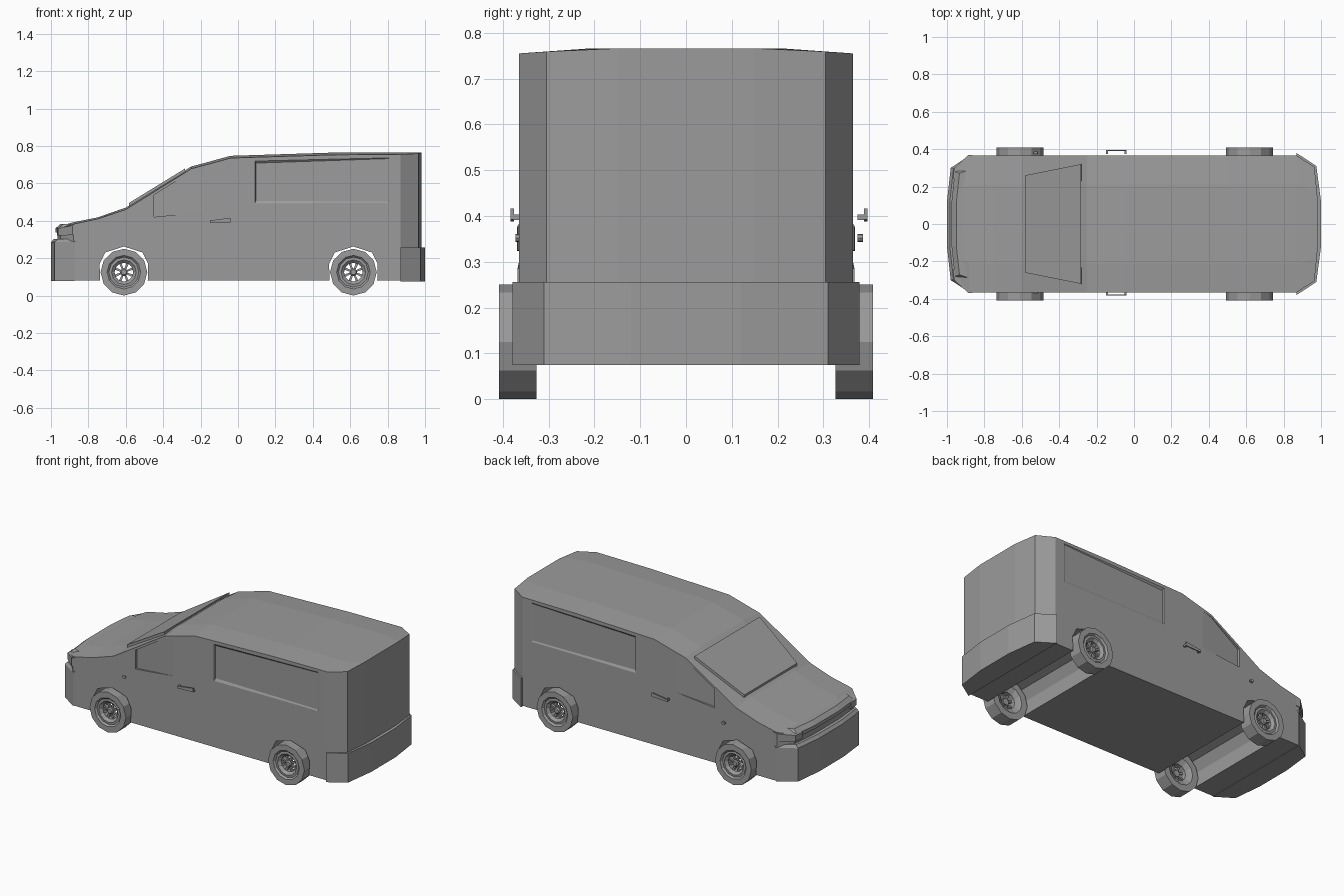
import bpy, bmesh
from math import cos, sin, pi

cube = bpy.data.objects.get("Cube")
if cube:
    bpy.data.objects.remove(cube, do_unlink=True)

grey = bpy.data.materials.new("body_grey")
grey.use_nodes = True
COLOUR = (0.33, 0.33, 0.33, 1)
grey.diffuse_color = COLOUR
grey.node_tree.nodes["Principled BSDF"].inputs["Base Color"].default_value = COLOUR


def finish(bm, name):
    bmesh.ops.recalc_face_normals(bm, faces=bm.faces)
    mesh = bpy.data.meshes.new(name)
    bm.to_mesh(mesh)
    bm.free()
    mesh.materials.append(grey)
    ob = bpy.data.objects.new(name, mesh)
    bpy.context.scene.collection.objects.link(ob)
    return ob


def loft(bm, rings, closed=False):
    """Skin matching rings of points; cap the ends or close the loop."""
    loops = [[bm.verts.new(p) for p in ring] for ring in rings]
    pairs = list(zip(loops, loops[1:]))
    if closed:
        pairs.append((loops[-1], loops[0]))
    else:
        bm.faces.new(loops[0])
        bm.faces.new(loops[-1])
    n = len(loops[0])
    for a, b in pairs:
        for i in range(n):
            j = (i + 1) % n
            bm.faces.new((a[i], a[j], b[j], b[i]))


def slab(bm, plan, z0, z1):
    loft(bm, [[(x, y, z) for x, y in plan] for z in (z0, z1)])


def box(bm, x0, x1, y0, y1, z0, z1):
    slab(bm, [(x0, y0), (x1, y0), (x1, y1), (x0, y1)], z0, z1)


def mirrored(half):
    return half + [(x, -y) for x, y in reversed(half)]


# Body: cross-sections along the length (x, half width, edge height, centre height)
STATIONS = [
    (-0.965, 0.12, 0.345, 0.352), (-0.95, 0.29, 0.358, 0.372),
    (-0.88, 0.365, 0.382, 0.392), (-0.75, 0.365, 0.41, 0.418),
    (-0.6, 0.365, 0.46, 0.47), (-0.25, 0.365, 0.678, 0.69),
    (-0.16, 0.365, 0.702, 0.714), (-0.04, 0.365, 0.735, 0.747),
    (0.5, 0.365, 0.752, 0.764), (0.87, 0.365, 0.755, 0.766),
    (0.965, 0.305, 0.759, 0.766), (0.98, 0.15, 0.766, 0.766)]
rings = []
for x, w, edge, mid in STATIONS:
    c = min(w * 0.6, 0.21)
    rings.append([(x, -w, 0.08), (x, -w, edge), (x, -c, mid),
                  (x, c, mid), (x, w, edge), (x, w, 0.08)])
bm = bmesh.new()
loft(bm, rings)
body = finish(bm, "body")

# Cutters: wheel tunnels, side windows and cargo side panels
WHEELS = (-0.61, 0.617)
ARCH = [(-0.125, 0.0), (-0.13, 0.17), (-0.1, 0.23), (0, 0.262),
        (0.1, 0.23), (0.13, 0.17), (0.125, 0.0)]
WINDOW = [(-0.45, 0.42), (-0.15, 0.45), (-0.15, 0.69),
          (-0.25, 0.662), (-0.45, 0.537)]
PANEL = [(0.09, 0.49), (0.81, 0.49), (0.81, 0.738), (0.09, 0.72)]
PANEL_IN = [(0.095, 0.505), (0.805, 0.503), (0.805, 0.732), (0.095, 0.708)]
bm = bmesh.new()
for wx in WHEELS:
    loft(bm, [[(wx + x, y, z) for x, z in ARCH] for y in (-0.5, 0.5)])
for s in (-1, 1):
    loft(bm, [[(x, s * 0.45, z) for x, z in WINDOW],
              [(x, s * (0.366 + (x + 0.17) * 0.055), z) for x, z in WINDOW]])
    loft(bm, [[(x, s * 0.45, z) for x, z in PANEL],
              [(x, s * 0.366, z) for x, z in PANEL],
              [(x, s * (0.354 + x * 0.011), z) for x, z in PANEL_IN]])
cutter = finish(bm, "cutter")
cutter.hide_render = True
mod = body.modifiers.new("openings", "BOOLEAN")
mod.operation = "DIFFERENCE"
mod.solver = "EXACT"
mod.object = cutter
bpy.context.view_layer.objects.active = body
bpy.ops.object.modifier_apply(modifier=mod.name)
bpy.data.objects.remove(cutter, do_unlink=True)

# Bumpers: wraparound slabs
bm = bmesh.new()
front = mirrored([(-0.875, 0.368), (-0.98, 0.3), (-1.0, 0.12)])
lip = [(x + 0.015, y * 0.99) for x, y in front]
loft(bm, [[(x, y, z) for x, y in plan]
          for plan, z in ((front, 0.078), (front, 0.285), (lip, 0.302))])
finish(bm, "front_bumper")
bm = bmesh.new()
slab(bm, mirrored([(0.87, 0.379), (0.975, 0.31), (1.0, 0.12)]), 0.075, 0.256)
finish(bm, "rear_bumper")

# Bonnet lip above the recessed grille band
bm = bmesh.new()
lip = mirrored([(-0.9, 0.3), (-0.958, 0.28), (-0.975, 0.12)])
loft(bm, [[(x, y, 0.338) for x, y in lip],
          [(x, y, 0.36) for x, y in lip],
          [(x + 0.025, y * 0.97, 0.382) for x, y in lip]])
finish(bm, "bonnet_lip")

# Headlamps: wedge blocks on the front corners
for side, s in (("right", -1), ("left", 1)):
    bm = bmesh.new()
    plan = [(-0.855, 0.367), (-0.885, 0.369), (-0.962, 0.3),
            (-0.968, 0.24), (-0.9, 0.24)]
    loft(bm, [[(x, s * y, 0.32 + (x + 0.96) * 0.05) for x, y in plan],
              [(x, s * y, 0.36 + (x + 0.96) * 0.2) for x, y in plan]])
    finish(bm, side + "_headlamp")

# Windscreen: raised plate, thicker at the top
bm = bmesh.new()
pane = [(-0.58, -0.26, 0.482), (-0.58, 0.26, 0.482),
        (-0.28, 0.32, 0.666), (-0.28, -0.32, 0.666)]
loft(bm, [[(x, y, z - 0.02) for x, y, z in pane],
          [(x - 0.003, y, z + 0.013) for x, y, z in pane]])
finish(bm, "windscreen")

# Door handles and small side lamps; the left ones sit further out
for side, s, y0, y1 in (("right", -1, 0.36, 0.383), ("left", 1, 0.375, 0.396)):
    bm = bmesh.new()
    grip = [(-0.15, 0.388), (-0.04, 0.392), (-0.04, 0.416), (-0.15, 0.401)]
    loft(bm, [[(x, s * y, z) for x, z in grip] for y in (y1 - 0.007, y1)])
    for x in (-0.15, -0.052):
        box(bm, x, x + 0.012, s * y0, s * (y1 - 0.006), 0.391, 0.403)
    finish(bm, side + "_door_handle")
    bm = bmesh.new()
    lamp = [(-0.525 + 0.012 * cos(a * pi / 4), 0.352 + 0.009 * sin(a * pi / 4))
            for a in range(8)]
    loft(bm, [[(x, s * y, z) for x, z in lamp] for y in (y0, y0 + 0.012)])
    finish(bm, side + "_side_lamp")

# Wheels: lathed tyre and rim, with open spokes round a hub
TYRE = [(0.05, 0.345), (0.075, 0.333), (0.085, 0.326), (0.125, 0.326),
        (0.125, 0.408), (0.09, 0.408), (0.08, 0.398), (0.066, 0.4),
        (0.05, 0.385)]
SIDES, SPOKES = 12, 8
for side, s in (("right", -1), ("left", 1)):
    for end, wx in zip(("front", "rear"), WHEELS):
        bm = bmesh.new()

        def turned(r, y, a):
            return (wx + r * cos(a), s * y, 0.125 + r * sin(a))

        loft(bm, [[turned(r, y, 2 * pi * i / SIDES) for r, y in TYRE]
                  for i in range(SIDES)], closed=True)
        loft(bm, [[turned(r, y, 2 * pi * i / SIDES) for i in range(SIDES)]
                  for r, y in ((0.02, 0.36), (0.02, 0.385), (0.014, 0.392))])
        for k in range(SPOKES):
            a = 2 * pi * (k + 0.5) / SPOKES
            loft(bm, [[turned(0.015, y, a - 0.3), turned(0.053, y, a - 0.13),
                       turned(0.053, y, a + 0.13), turned(0.015, y, a + 0.3)]
                      for y in (0.366, 0.382)])
        finish(bm, f"{end}_{side}_wheel")
